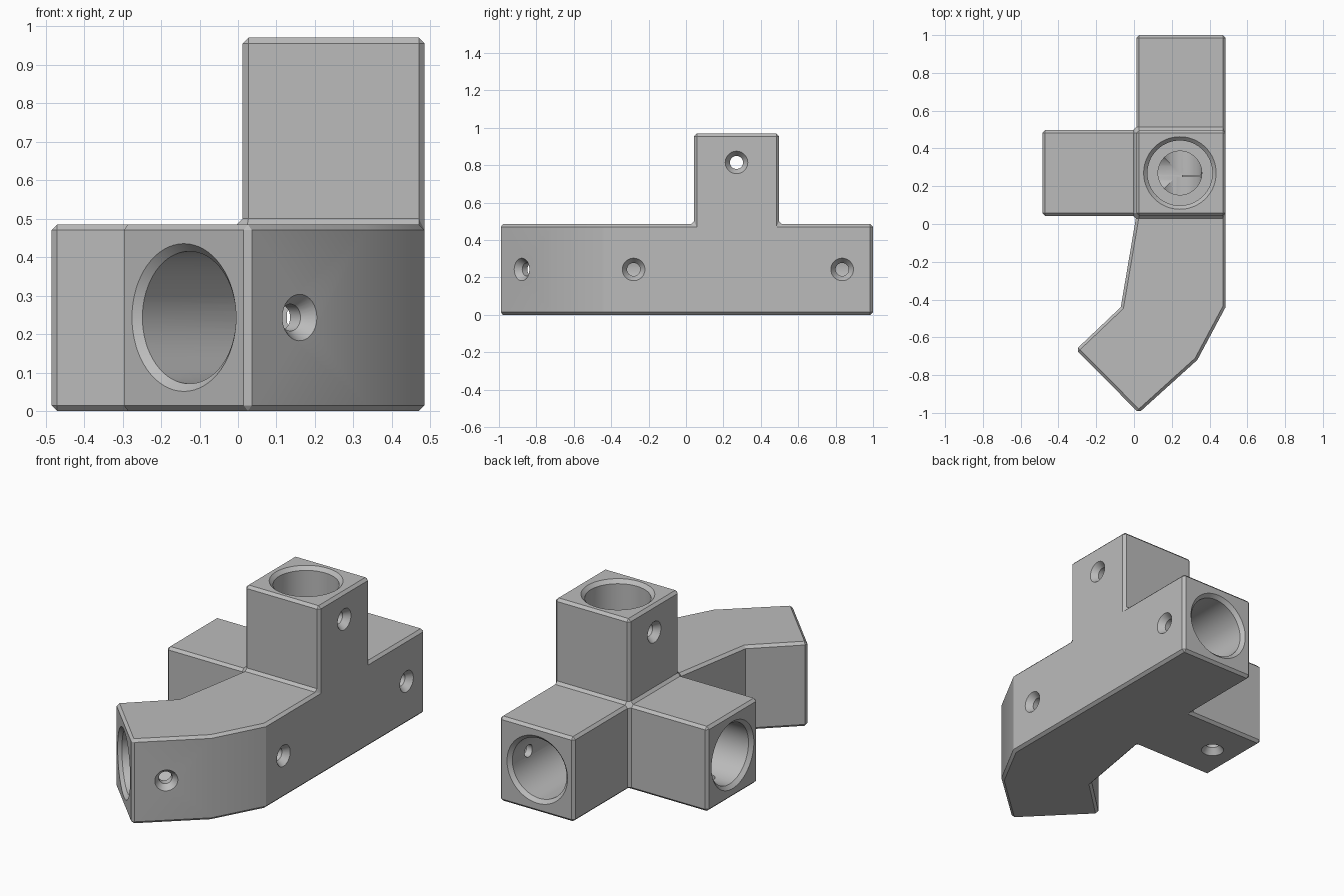
import bpy, bmesh, math
from mathutils import Vector

cube = bpy.data.objects.get("Cube")
if cube:
    bpy.data.objects.remove(cube, do_unlink=True)

grey = bpy.data.materials.new("plain_grey")
grey.use_nodes = True
grey.diffuse_color = (0.5, 0.5, 0.5, 1)
grey.node_tree.nodes["Principled BSDF"].inputs["Base Color"].default_value = (0.5, 0.5, 0.5, 1)

# Overall sizes: the central block spans X0..X1 and Y0..Y1
X0, X1, Y0, Y1 = 0.012, 0.485, 0.043, 0.498
H, TOP, MID = 0.485, 0.97, 0.243
CX, CY = 0.243, 0.27
SOCKET, BORE = 0.172, 0.116


def finish(bm, name):
    bmesh.ops.recalc_face_normals(bm, faces=bm.faces[:])
    mesh = bpy.data.meshes.new(name)
    bm.to_mesh(mesh)
    bm.free()
    mesh.materials.append(grey)
    obj = bpy.data.objects.new(name, mesh)
    bpy.context.collection.objects.link(obj)
    return obj


def extrude(bm, faces, height):
    out = bmesh.ops.extrude_face_region(bm, geom=faces)["geom"]
    verts = [g for g in out if isinstance(g, bmesh.types.BMVert)]
    bmesh.ops.translate(bm, verts=verts, vec=(0, 0, height))


# Body: floor plan of centre, side arm, back arm and bent front arm
def build_body():
    bm = bmesh.new()
    plans = [
        [(X0, Y0), (X1, Y0), (X1, Y1), (X0, Y1)],
        [(-X1, Y0), (X0, Y0), (X0, Y1), (-X1, Y1)],
        [(X0, Y1), (X1, Y1), (X1, 1), (X0, 1)],
        [(X0, Y0), (-0.07, -0.44), (-0.307, -0.665), (0.025, -1),
         (0.335, -0.72), (X1, -0.44), (X1, Y0)],
    ]
    for plan in plans:
        bm.faces.new([bm.verts.new((x, y, 0)) for x, y in plan])
    bmesh.ops.remove_doubles(bm, verts=bm.verts[:], dist=0.001)
    bmesh.ops.recalc_face_normals(bm, faces=bm.faces[:])
    extrude(bm, bm.faces[:], H)
    # Upright arm rises from the central block
    middle = Vector(((X0 + X1) / 2, (Y0 + Y1) / 2, H))
    top = min(bm.faces, key=lambda f: (f.calc_center_median() - middle).length)
    extrude(bm, [top], TOP - H)
    bmesh.ops.delete(bm, geom=[f for f in bm.faces if (f.calc_center_median() - middle).length < 0.01
                               and abs(f.normal.z) > 0.9], context="FACES_ONLY")
    bmesh.ops.recalc_face_normals(bm, faces=bm.faces[:])
    bmesh.ops.dissolve_limit(bm, angle_limit=0.02, verts=bm.verts[:], edges=bm.edges[:])
    sharp = [e for e in bm.edges if e.calc_face_angle(0) > math.radians(50)]
    bmesh.ops.bevel(bm, geom=sharp, offset=0.015, segments=1, profile=0.5,
                    affect="EDGES", clamp_overlap=False)
    return finish(bm, "pipe_connector")


# Turned cutter: (radius, depth) profile along an inward direction
def drill(body, start, direction, profile, sides):
    bm = bmesh.new()
    rows = [[bm.verts.new((r * math.cos(math.tau * i / sides), r * math.sin(math.tau * i / sides), d))
             for i in range(sides)] for r, d in profile]
    for a, b in zip(rows, rows[1:]):
        for i in range(sides):
            j = (i + 1) % sides
            bm.faces.new((a[i], a[j], b[j], b[i]))
    bm.faces.new(rows[0])
    bm.faces.new(rows[-1])
    turn = Vector((0, 0, 1)).rotation_difference(Vector(direction).normalized())
    bmesh.ops.rotate(bm, verts=bm.verts[:], matrix=turn.to_matrix())
    bmesh.ops.translate(bm, verts=bm.verts[:], vec=start)
    cutter = finish(bm, "hole_cutter")
    cutter.hide_render = True
    mod = body.modifiers.new("hole", "BOOLEAN")
    mod.operation, mod.solver, mod.object = "DIFFERENCE", "EXACT", cutter
    bpy.ops.object.modifier_apply(modifier=mod.name)
    bpy.data.objects.remove(cutter, do_unlink=True)


body = build_body()
bpy.context.view_layer.objects.active = body
body.select_set(True)

# Stepped sockets with a chamfered mouth
mouth = [(SOCKET + 0.04, -0.02), (SOCKET, 0.02)]
stepped = mouth + [(SOCKET, 0.47), (BORE, 0.47), (BORE, 0.74)]
drill(body, (CX, CY, TOP), (0, 0, -1), stepped, 64)
drill(body, (-X1, CY, MID), (1, 0, 0), stepped, 64)
drill(body, (CX, 1, MID), (0, -1, 0), stepped, 64)

# Bent front passage: angled socket with a rounded end, then a straight run
dome = [(SOCKET * math.cos(a), 0.55 + SOCKET * math.sin(a))
        for a in (math.radians(8 * k) for k in range(11))]
drill(body, (-0.141, -0.8325, MID), (1, 1, 0), mouth + dome, 64)
drill(body, (CX, -0.44, MID), (0, 1, 0),
      [(SOCKET - 0.001, 0), (SOCKET - 0.001, 0.42), (BORE, 0.42), (BORE, 0.69)], 64)

# Countersunk screw holes
screw = [(0.075, -0.02), (0.035, 0.035), (0.035, 0.16)]
for start, direction in [
    ((X1, -0.28, MID), (-1, 0, 0)),
    ((X1, 0.835, MID), (-1, 0, 0)),
    ((X1, CY, 0.815), (-1, 0, 0)),
    ((X0, CY, 0.815), (1, 0, 0)),
    ((-0.33, CY, 0), (0, 0, 1)),
    ((0.16, -0.878, MID), (-0.67, 0.74, 0)),
]:
    drill(body, start, direction, screw, 32)

bpy.ops.object.shade_smooth_by_angle(angle=math.radians(20))
